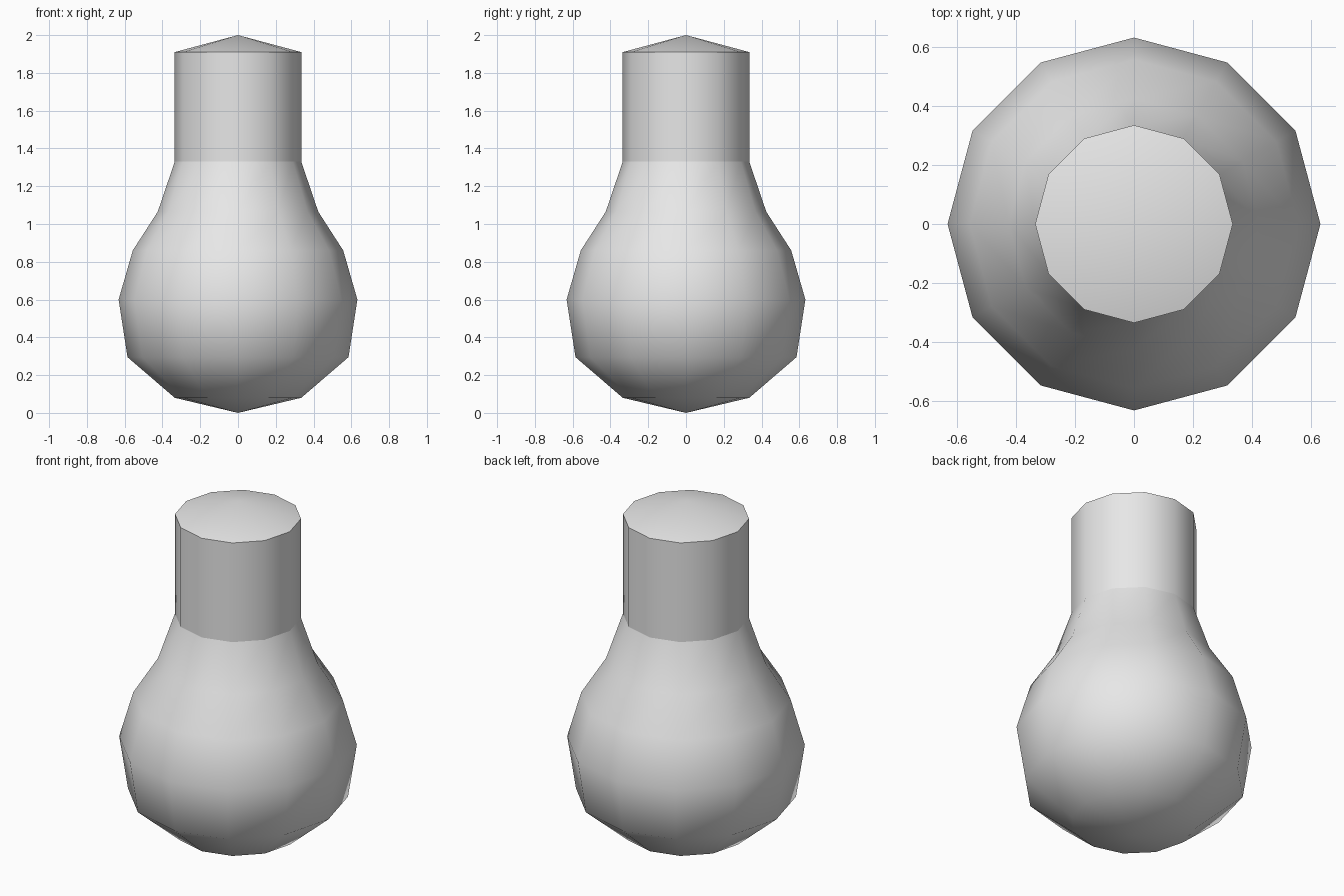
import bpy, bmesh
from math import cos, sin, pi

cube = bpy.data.objects.get("Cube")
if cube:
    bpy.data.objects.remove(cube, do_unlink=True)

SIDES = 12

grey = bpy.data.materials.new("light_grey")
grey.use_nodes = True
colour = (0.8, 0.8, 0.8, 1)
grey.diffuse_color = colour
grey.node_tree.nodes["Principled BSDF"].inputs["Base Color"].default_value = colour


def turned_shape(name, rings, tip_low, tip_high, sharp_heights):
    """Revolve (radius, height) rings and close both ends with shallow cones."""
    bm = bmesh.new()
    loops = [[bm.verts.new((r * cos(2 * pi * i / SIDES), r * sin(2 * pi * i / SIDES), z))
              for i in range(SIDES)] for r, z in rings]
    low = bm.verts.new((0, 0, tip_low))
    high = bm.verts.new((0, 0, tip_high))
    for i in range(SIDES):
        j = (i + 1) % SIDES
        for a, b in zip(loops, loops[1:]):
            bm.faces.new((a[i], a[j], b[j], b[i]))
        bm.faces.new((low, loops[0][j], loops[0][i]))
        bm.faces.new((high, loops[-1][i], loops[-1][j]))
    for face in bm.faces:
        face.smooth = True
    # Crisp seams around the neck
    for edge in bm.edges:
        heights = [v.co.z for v in edge.verts]
        if any(all(abs(z - h) < 0.001 for z in heights) for h in sharp_heights):
            edge.smooth = False
    mesh = bpy.data.meshes.new(name)
    bm.to_mesh(mesh)
    bm.free()
    mesh.materials.append(grey)
    obj = bpy.data.objects.new(name, mesh)
    bpy.context.collection.objects.link(obj)
    return obj


# Round bulb, shoulder, straight neck and shallow conical cap
profile = [(0.335, 0.08), (0.585, 0.295), (0.632, 0.6), (0.557, 0.86),
           (0.425, 1.065), (0.335, 1.33), (0.335, 1.91)]
turned_shape("bulb_flask", profile, 0, 2, (1.33, 1.91))
